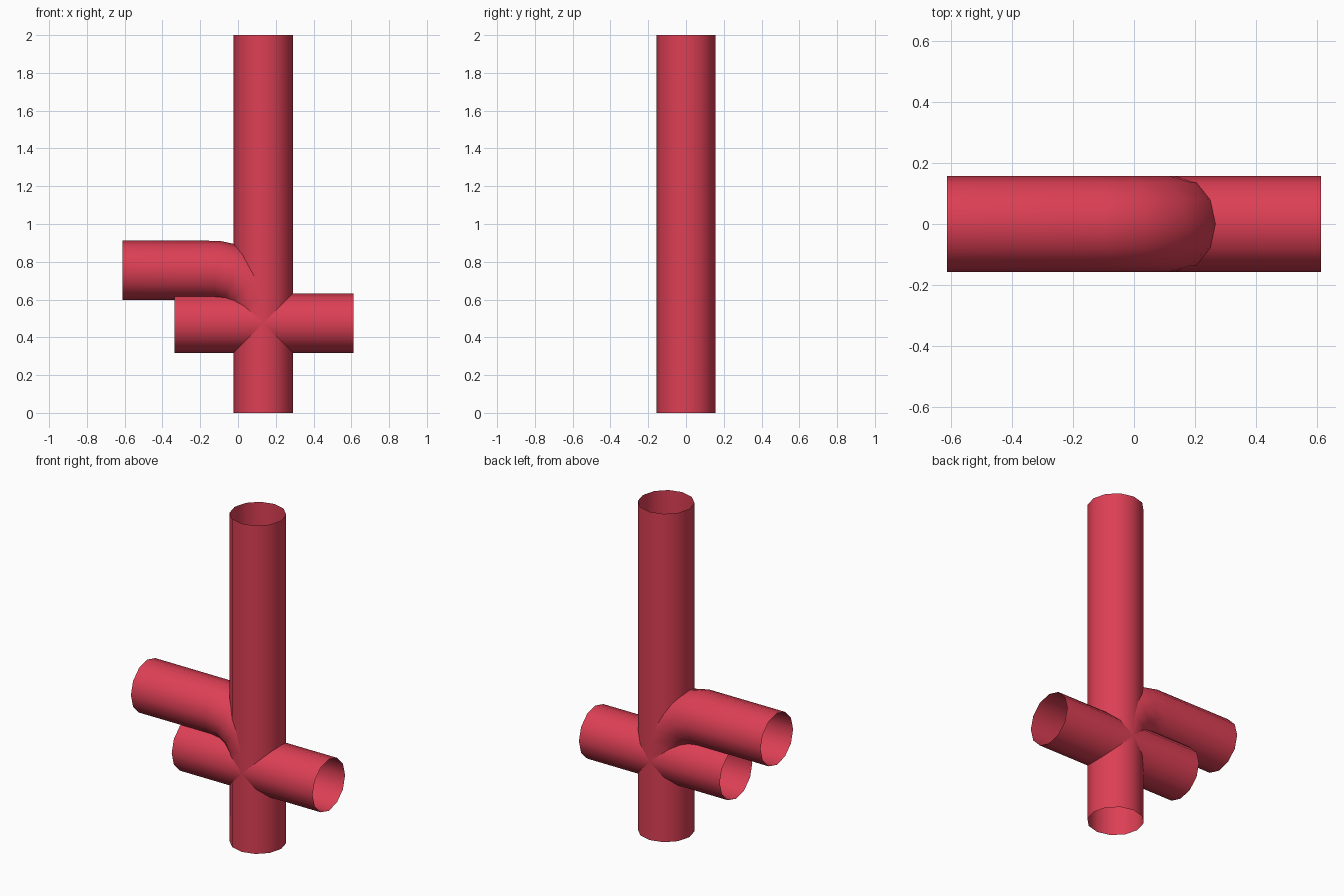
import bpy, bmesh
from math import sin, cos, pi
from mathutils import Vector

if "Cube" in bpy.data.objects:
    bpy.data.objects.remove(bpy.data.objects["Cube"])

R, SIDES = 0.157, 12          # pipe radius and side count
CX, CZ = 0.134, 0.475         # centre of the cross joint
BEND = 0.248                  # elbow centreline radius
TOP_Z = 0.755                 # height of the upper branch

red = bpy.data.materials.new("red_pipe")
red.diffuse_color = (0.72, 0.05, 0.09, 1)
red.use_nodes = True
red.node_tree.nodes["Principled BSDF"].inputs["Base Color"].default_value = red.diffuse_color


def pipe(name, path):
    """Sweep an open ring along an (x, z) path lying in the y = 0 plane."""
    pts = [Vector((x, 0, z)) for x, z in path]
    side = Vector((0, 1, 0))
    bm = bmesh.new()
    rings = []
    for i, p in enumerate(pts):
        t = (pts[min(i + 1, len(pts) - 1)] - pts[max(i - 1, 0)])
        if bends and 0 < i < len(pts) - 1:
            t = (pts[i + 1] - p).normalized() + (p - pts[i - 1]).normalized()
        t.normalize()
        up = t.cross(side)
        rings.append([bm.verts.new(p + R * (cos(a) * side + sin(a) * up))
                      for a in (2 * pi * k / SIDES for k in range(SIDES))])
    for a, b in zip(rings, rings[1:]):
        for k in range(SIDES):
            n = (k + 1) % SIDES
            f = bm.faces.new((a[k], a[n], b[n], b[k]))
            f.smooth = True
            # outward winding
            f.normal_update()
            mid = sum((v.co for v in a + b), Vector()) / (2 * SIDES)
            if f.normal.dot(f.calc_center_median() - mid) < 0:
                f.normal_flip()
    me = bpy.data.meshes.new(name)
    bm.to_mesh(me)
    bm.free()
    me.materials.append(red)
    ob = bpy.data.objects.new(name, me)
    bpy.context.collection.objects.link(ob)


bends = True

# Tall upright pipe and the short pipe crossing it
pipe("main_pipe", [(CX, 0), (CX, 2)])
pipe("cross_pipe", [(-0.337, CZ), (0.612, CZ)])

# Upper branch that turns down into the upright pipe
bx, bz = CX - BEND, TOP_Z - BEND
elbow = [(bx + BEND * sin(a), bz + BEND * cos(a))
         for a in (pi / 2 * i / 4 for i in range(5))]
pipe("elbow_branch", [(-0.612, TOP_Z)] + elbow + [(CX, CZ)])
